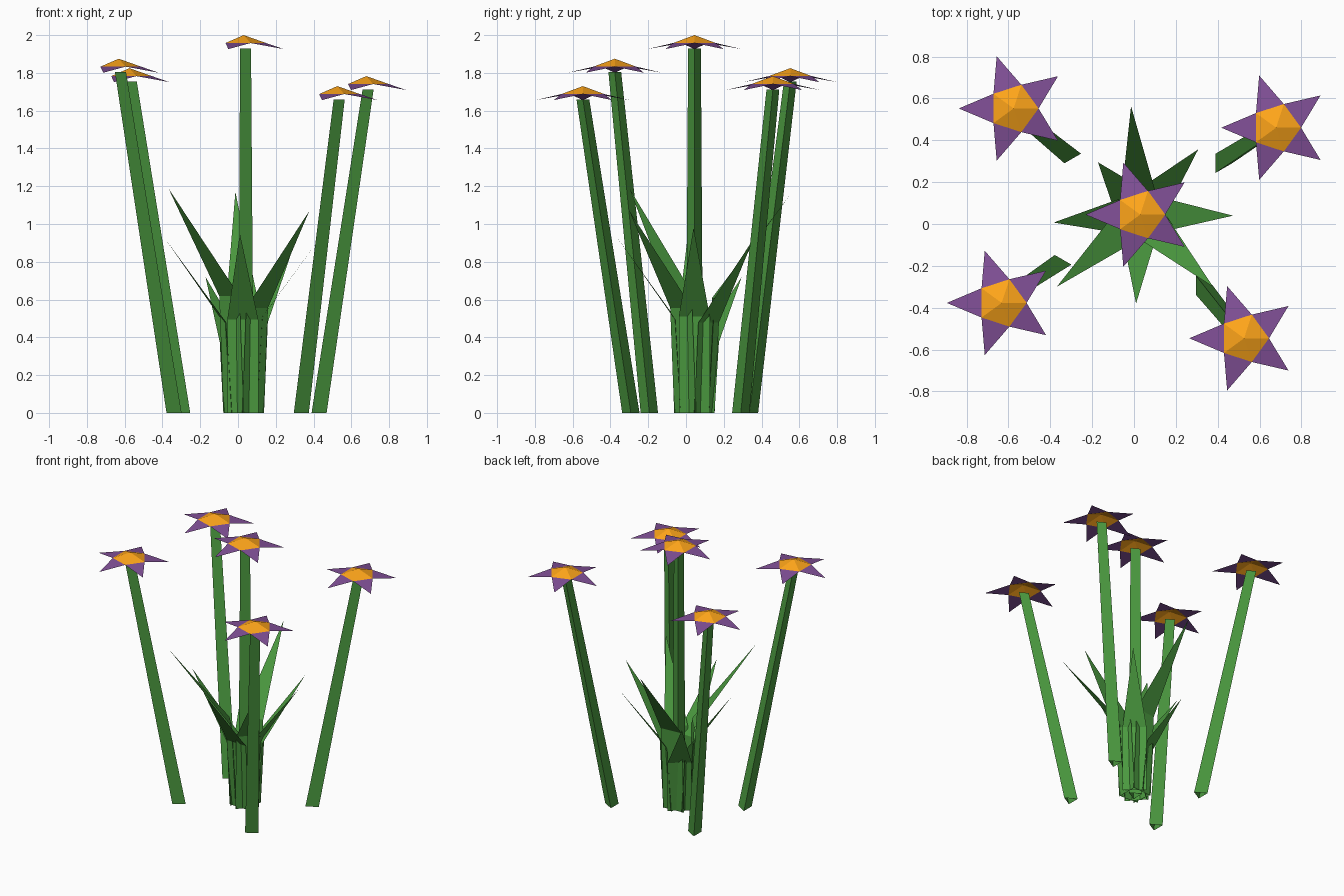
import bpy
from math import cos, sin, radians, hypot
from mathutils import Vector

if "Cube" in bpy.data.objects:
    bpy.data.objects.remove(bpy.data.objects["Cube"])


def material(name, rgb):
    m = bpy.data.materials.new(name)
    m.diffuse_color = (*rgb, 1)
    m.use_nodes = True
    m.node_tree.nodes["Principled BSDF"].inputs["Base Color"].default_value = m.diffuse_color
    return m


GREEN = material("leaf_green", (0.07, 0.32, 0.05))
PURPLE = material("petal_purple", (0.22, 0.08, 0.31))
ORANGE = material("centre_orange", (1.0, 0.38, 0.01))


def add_mesh(name, verts, faces, mat):
    me = bpy.data.meshes.new(name)
    me.from_pydata([tuple(v) for v in verts], [], faces)
    me.materials.append(mat)
    ob = bpy.data.objects.new(name, me)
    bpy.context.collection.objects.link(ob)
    return ob


def ring(x, y, z, r, n, start=0):
    return [(x + r * cos(radians(start + 360 * i / n)),
             y + r * sin(radians(start + 360 * i / n)), z) for i in range(n)]


def stem(name, base, top):
    # open three-sided tapered tube
    verts = ring(*base, 0.053, 3) + ring(*top, 0.039, 3)
    add_mesh(name, verts, [(i, (i + 1) % 3, 3 + (i + 1) % 3, 3 + i) for i in range(3)], GREEN)


def flower(name, x, y, z):
    # five-sided shallow dome with one drooping triangle petal per side
    inner = ring(x, y, z - 0.042, 0.119, 5)
    tips = ring(x, y, z - 0.074, 0.262, 5, 36)
    add_mesh(name + "_centre", inner + [(x, y, z)],
             [(i, (i + 1) % 5, 5) for i in range(5)], ORANGE)
    add_mesh(name + "_petals", inner + tips,
             [(i, 5 + i, (i + 1) % 5) for i in range(5)], PURPLE)


# flower apex, stem foot
plants = [
    ((0.03, 0.045, 2.0), (0.03, 0.045)),
    ((-0.632, -0.377, 1.875), (-0.352, -0.194)),
    ((-0.575, 0.552, 1.825), (-0.306, 0.336)),
    ((0.679, 0.46, 1.783), (0.416, 0.29)),
    ((0.526, -0.546, 1.73), (0.322, -0.292)),
]
for i, ((x, y, z), (bx, by)) in enumerate(plants):
    stem(f"stem_{i + 1}", (bx, by, 0), (x, y, z - 0.07))
    flower(f"flower_{i + 1}", x, y, z)

# leaf blades: upright strip, then bent outward to a point
CX, CY = 0.03, 0.045
leaf_tips = [
    (-0.014, 0.563, 1.17), (0.307, 0.357, 0.92), (0.474, 0.04, 0.98), (0.378, -0.30, 1.07),
    (0.01, -0.38, 0.95), (-0.369, -0.30, 1.19), (-0.384, 0.007, 0.92), (-0.172, 0.295, 0.72),
]
for i, tip in enumerate(leaf_tips):
    dx, dy = tip[0] - CX, tip[1] - CY
    d = hypot(dx, dy)
    out = Vector((dx / d, dy / d, 0))
    side = Vector((-out.y, out.x, 0))
    c = Vector((CX, CY, 0))
    foot = c + out * 0.07
    bend = c + out * 0.10 + Vector((0, 0, tip[2] * 0.52))
    verts = [foot + side * 0.082, foot - side * 0.082,
             bend - side * 0.082, bend + side * 0.082, tip]
    add_mesh(f"leaf_{i + 1}", verts, [(0, 1, 2, 3), (3, 2, 4)], GREEN)
